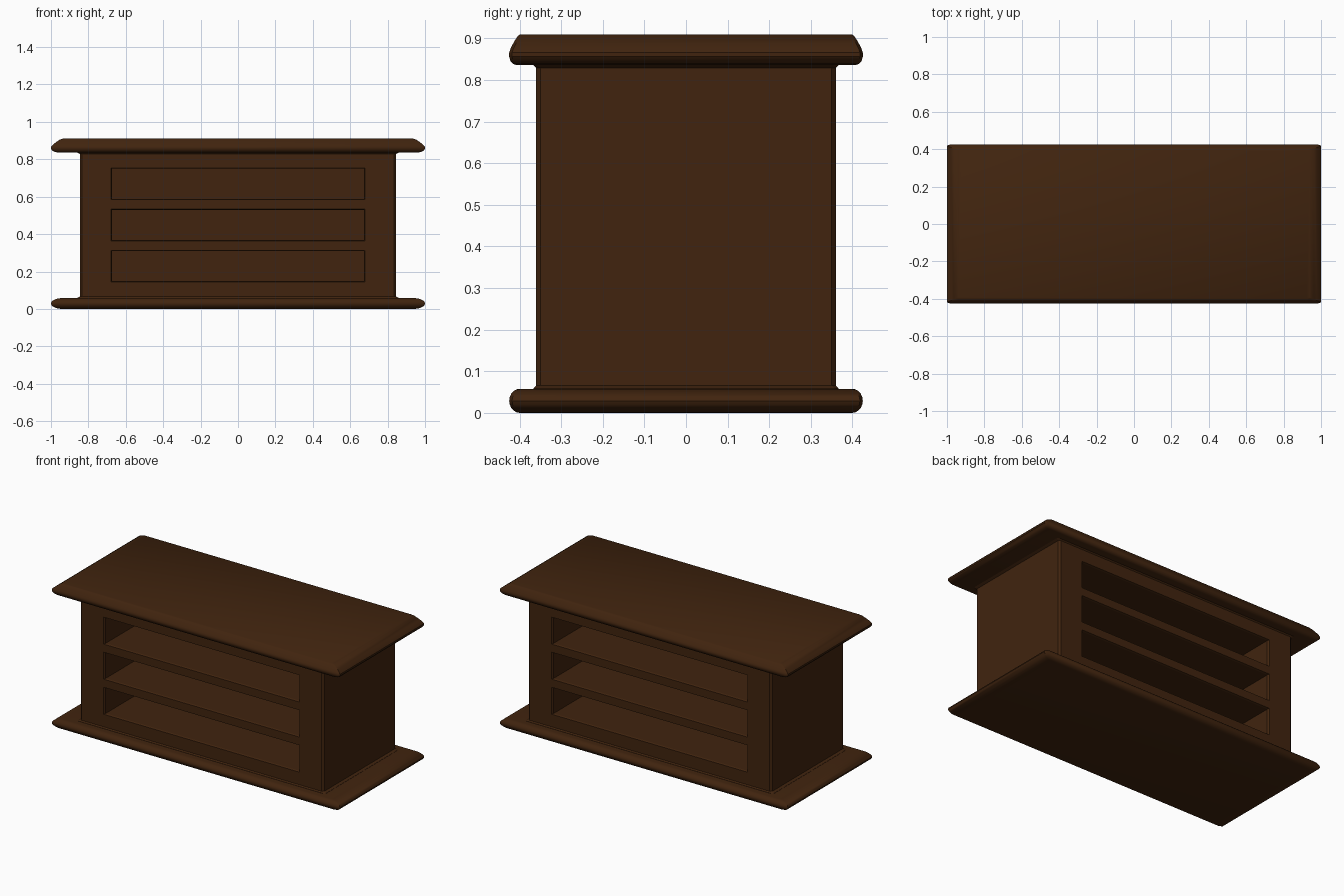
import bpy, bmesh, math

if "Cube" in bpy.data.objects:
    bpy.data.objects.remove(bpy.data.objects["Cube"])

wood = bpy.data.materials.new("dark brown wood")
wood.diffuse_color = (0.052, 0.0175, 0.0045, 1)
wood.use_nodes = True
wood.node_tree.nodes["Principled BSDF"].inputs["Base Color"].default_value = wood.diffuse_color


def loft(bm, rings):
    """Skin a closed solid through rings of equal point count."""
    loops = [[bm.verts.new(p) for p in ring] for ring in rings]
    for a, b in zip(loops, loops[1:]):
        n = len(a)
        for i in range(n):
            bm.faces.new((a[i], a[(i + 1) % n], b[(i + 1) % n], b[i]))
    bm.faces.new(loops[0][::-1])
    bm.faces.new(loops[-1])


def finish(name, bm):
    bmesh.ops.recalc_face_normals(bm, faces=bm.faces[:])
    me = bpy.data.meshes.new(name)
    bm.to_mesh(me)
    bm.free()
    me.materials.append(wood)
    ob = bpy.data.objects.new(name, me)
    bpy.context.collection.objects.link(ob)
    return ob


def plan(hx, hy, z, cx, cy):
    """Rectangle with cut corners at height z."""
    return [(-hx + cx, -hy, z), (hx - cx, -hy, z), (hx, -hy + cy, z), (hx, hy - cy, z),
            (hx - cx, hy, z), (-hx + cx, hy, z), (-hx, hy - cy, z), (-hx, -hy + cy, z)]


def slab(name, profile):
    """Moulded board; profile is (inset, z), with the wider rounding along x."""
    bm = bmesh.new()
    loft(bm, [plan(1 - 2.35 * i, 0.425 - i, z, 0.015, 0.007) for i, z in profile])
    ob = finish(name, bm)
    ob.data.shade_smooth()
    ob.data.set_sharp_from_angle(angle=math.radians(35))
    return ob


# Base board with a full round edge
slab("base_board", [(0.026 * (1 - math.sin(a)), 0.029 - 0.029 * math.cos(a))
                    for a in (math.pi * k / 10 for k in range(11))])

# Top board, rounded below and sloping in above
slab("top_board", [(0.017, 0.836), (0.009, 0.839), (0.003, 0.846), (0, 0.856),
                   (0, 0.866), (0.003, 0.875), (0.009, 0.887), (0.016, 0.899),
                   (0.021, 0.906), (0.026, 0.91)])

# Cabinet body with small flares where it meets the boards
bm = bmesh.new()
loft(bm, [plan(0.845 + 2.2 * f, 0.36 + f, z, 0.012, 0.01) for f, z in
          [(0.008, 0.05), (0.007, 0.059), (0, 0.066), (0, 0.829), (0.007, 0.836), (0.008, 0.845)]])
body = finish("cabinet_body", bm)

# Open compartments, three on the front and three on the back, with chamfered mouths
bm = bmesh.new()
for side in (-1, 1):
    for zc in (0.229, 0.449, 0.669):
        rings = []
        for y, grow in [(0.372, 2), (0.35, 0), (0.01, 0)]:
            hx, hz = 0.673 + 0.008 * grow, 0.081 + 0.004 * grow
            rings.append([(sx * hx, side * y, zc + sz * hz)
                          for sx, sz in ((-1, -1), (1, -1), (1, 1), (-1, 1))])
        loft(bm, rings)
cutter = finish("compartment_cutter", bm)
cutter.hide_render = True
cutter.hide_viewport = True
cut = body.modifiers.new("compartments", "BOOLEAN")
cut.operation = "DIFFERENCE"
cut.solver = "EXACT"
cut.object = cutter
